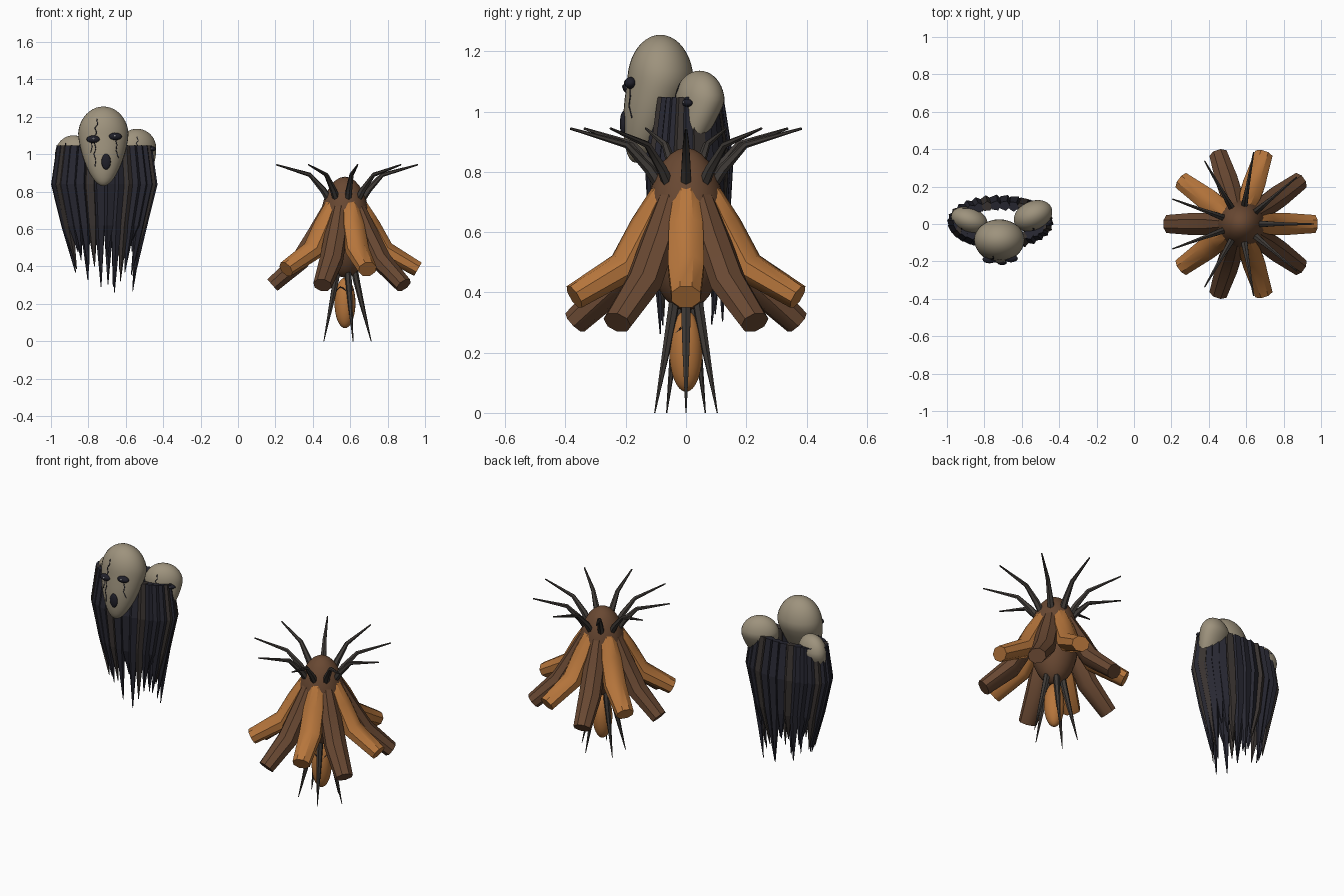
import bpy, bmesh, math, random
from math import sin, cos, sqrt, radians, tau
from mathutils import Vector, Matrix

random.seed(4)
if "Cube" in bpy.data.objects:
    bpy.data.objects.remove(bpy.data.objects["Cube"])


def material(name, rgb):
    m = bpy.data.materials.new(name)
    m.use_nodes = True
    m.diffuse_color = (*rgb, 1)
    bsdf = m.node_tree.nodes["Principled BSDF"]
    bsdf.inputs["Base Color"].default_value = (*rgb, 1)
    bsdf.inputs["Roughness"].default_value = 0.9
    return m


orange = material("burnt orange", (0.47, 0.18, 0.045))
brown = material("bark brown", (0.14, 0.065, 0.032))
thorn = material("thorn grey", (0.05, 0.043, 0.038))
bone = material("bone", (0.34, 0.29, 0.205))
cloth = material("dark cloth", (0.021, 0.021, 0.032))
worn = material("worn cloth", (0.042, 0.034, 0.031))
socket = material("socket black", (0.014, 0.014, 0.022))
glint = material("pale glint", (0.25, 0.25, 0.27))


def finish(name, bm, mat, smooth=None):
    bmesh.ops.recalc_face_normals(bm, faces=bm.faces)
    me = bpy.data.meshes.new(name)
    bm.to_mesh(me)
    bm.free()
    ob = bpy.data.objects.new(name, me)
    bpy.context.collection.objects.link(ob)
    me.materials.append(mat)
    if smooth:
        bpy.ops.object.select_all(action='DESELECT')
        bpy.context.view_layer.objects.active = ob
        ob.select_set(True)
        bpy.ops.object.shade_smooth_by_angle(angle=radians(smooth))
    return ob


def tube(name, path, radii, side, mat, sides=8, wide=1.0, smooth=None):
    """Tapered tube along a path; side is the horizontal axis of each ring."""
    bm = bmesh.new()
    path = [Vector(p) for p in path]
    rings = []
    for i, (p, r) in enumerate(zip(path, radii)):
        t = (path[min(i + 1, len(path) - 1)] - path[max(i - 1, 0)]).normalized()
        s = (side - t * side.dot(t)).normalized()
        n = t.cross(s)
        angles = [tau * (k + 0.5) / sides for k in range(sides)]
        rings.append([bm.verts.new(p + s * cos(a) * r * wide + n * sin(a) * r)
                      for a in angles])
    for a, b in zip(rings, rings[1:]):
        for k in range(sides):
            j = (k + 1) % sides
            bm.faces.new((a[k], a[j], b[j], b[k]))
    bm.faces.new(rings[0])
    bm.faces.new(rings[-1])
    return finish(name, bm, mat, smooth)


def ellipsoid(name, matrix, mat, segs=24, shape=None):
    bm = bmesh.new()
    bmesh.ops.create_uvsphere(bm, u_segments=segs, v_segments=segs * 2 // 3, radius=1)
    for v in bm.verts:
        v.co = matrix @ (shape(v.co) if shape else v.co)
    return finish(name, bm, mat, 60)


def line(name, points, depth, mat):
    cu = bpy.data.curves.new(name, 'CURVE')
    cu.dimensions = '3D'
    cu.bevel_depth = depth
    cu.bevel_resolution = 0
    sp = cu.splines.new('POLY')
    sp.points.add(len(points) - 1)
    for q, p in zip(sp.points, points):
        q.co = (*p, 1)
    cu.materials.append(mat)
    ob = bpy.data.objects.new(name, cu)
    bpy.context.collection.objects.link(ob)


def stretched(loc, size):
    return Matrix.Translation(loc) @ Matrix.Diagonal((*size, 1))


# ---------- petalled creature ----------
CX = 0.572


def radial(name, angle, profile, radii, mat, squash=1.0, **kw):
    """Tube whose (radius, height) profile is turned to an angle."""
    path = [(CX + r * cos(angle), r * sin(angle) * squash, z) for r, z in profile]
    side = Vector((-sin(angle), cos(angle), 0))
    return tube(name, path, radii, side, mat, **kw)


ellipsoid("core_body", stretched((CX, 0, 0.61), (0.135, 0.135, 0.27)), brown)
ellipsoid("hanging_bulb", stretched((CX, 0, 0.205), (0.056, 0.056, 0.135)), orange)
line("bulb_mouth", [(CX + 0.047 * cos(a), 0.047 * sin(a), 0.275 + 0.015 * cos(3 * a))
                    for a in (radians(-170 + 15 * i) for i in range(11))], 0.003, socket)

upper = [(0.08, 0.74), (0.14, 0.62), (0.215, 0.485), (0.39, 0.385)]
lower = [(0.08, 0.73), (0.15, 0.58), (0.24, 0.43), (0.388, 0.3)]
for i in range(10):
    radial(f"petal_{i}", tau * i / 10, lower if i % 2 else upper,
           (0.035, 0.052, 0.055, 0.044), brown if i % 2 else orange,
           wide=1.18, smooth=40)

for i in range(9):
    radial(f"crown_thorn_{i}", tau * i / 9,
           [(0.075, 0.735), (0.125, 0.81), (0.2, 0.89), (0.39, 0.944)],
           (0.02, 0.018, 0.012, 0.004), thorn, sides=6, smooth=40)

for i in range(5):
    radial(f"leg_{i}", tau * i / 5,
           [(0.04, 0.44), (0.06, 0.33), (0.09, 0.2), (0.14, 0)],
           (0.018, 0.018, 0.013, 0.002), thorn, squash=0.78, sides=6, smooth=40)


# ---------- three headed figure ----------
def egg(v):
    """Pointed, forward leaning chin below a round skull."""
    drop = max(0, -v.z)
    f = 1 - 0.25 * drop
    return Vector((v.x * 0.135 * f, v.y * 0.11 * f - 0.08 * drop,
                   v.z * (0.27 if v.z < 0 else 0.155)))


def face_point(x, z):
    w = z / (0.27 if z < 0 else 0.155)
    drop = max(0, -w)
    k2 = (1 - w * w) * (1 - 0.25 * drop) ** 2
    return Vector((x, -0.11 * sqrt(max(0, k2 - (x / 0.135) ** 2)) - 0.08 * drop, z))


cracks = {
    "brow_crack": [(-0.035, 0.09), (-0.03, 0.06), (-0.045, 0.04), (-0.035, 0.015), (-0.05, -0.01)],
    "right_tear": [(-0.05, -0.03), (-0.04, -0.07), (-0.05, -0.1), (-0.04, -0.13), (-0.045, -0.165)],
    "outer_tear": [(-0.065, -0.03), (-0.06, -0.06), (-0.068, -0.09)],
    "left_tear": [(0.065, -0.02), (0.072, -0.05), (0.068, -0.08), (0.08, -0.12)],
}


def head(name, loc, turn, scale):
    m = (Matrix.Translation(loc) @ Matrix.Rotation(radians(turn), 4, 'Z')
         @ Matrix.Diagonal((*scale, 1)))
    ellipsoid(name, m, bone, 32, egg)
    for label, x, z in (("right", -0.053, -0.02), ("left", 0.062, -0.005)):
        p = face_point(x, z)
        ellipsoid(f"{name}_{label}_eye", m @ stretched(p, (0.037, 0.021, 0.02)), socket, 16)
        ellipsoid(f"{name}_{label}_glint",
                  m @ stretched(p + Vector((0, -0.018, 0.003)), (0.007, 0.005, 0.006)), glint, 8)
    ellipsoid(f"{name}_mouth", m @ stretched(face_point(0.015, -0.14), (0.025, 0.012, 0.042)),
              socket, 16)
    for label, pts in cracks.items():
        line(f"{name}_{label}", [m @ face_point(x, z) for x, z in pts], 0.0028, socket)


head("main_head", (-0.72, -0.085, 1.1), 0, (1, 1, 1))
head("left_head", (-0.54, 0.045, 1.032), 25, (0.8, 0.7, 0.67))
head("right_head", (-0.88, 0.02, 1.0), -20, (0.75, 0.62, 0.65))

# ragged cloak: a ring of hanging, pointed strips
STRIPS = 30
for i in range(STRIPS):
    a = tau * i / STRIPS
    tip = random.uniform(0.25, 0.5)
    jitter = random.uniform(-0.02, 0.02)
    stations = [(0.228, 0.088, 1.045), (0.252, 0.115, 0.84),
                (0.205, 0.11, 0.62), (0.17 + jitter, 0.095 + jitter, tip)]
    path = [(-0.715 + rx * cos(a), 0.01 + ry * sin(a), z) for rx, ry, z in stations]
    tube(f"cloak_strip_{i}", path, (0.028, 0.034, 0.026, 0.002),
         Vector((-sin(a), cos(a), 0)), worn if i % 4 == 1 else cloth, sides=5, wide=1.1)
